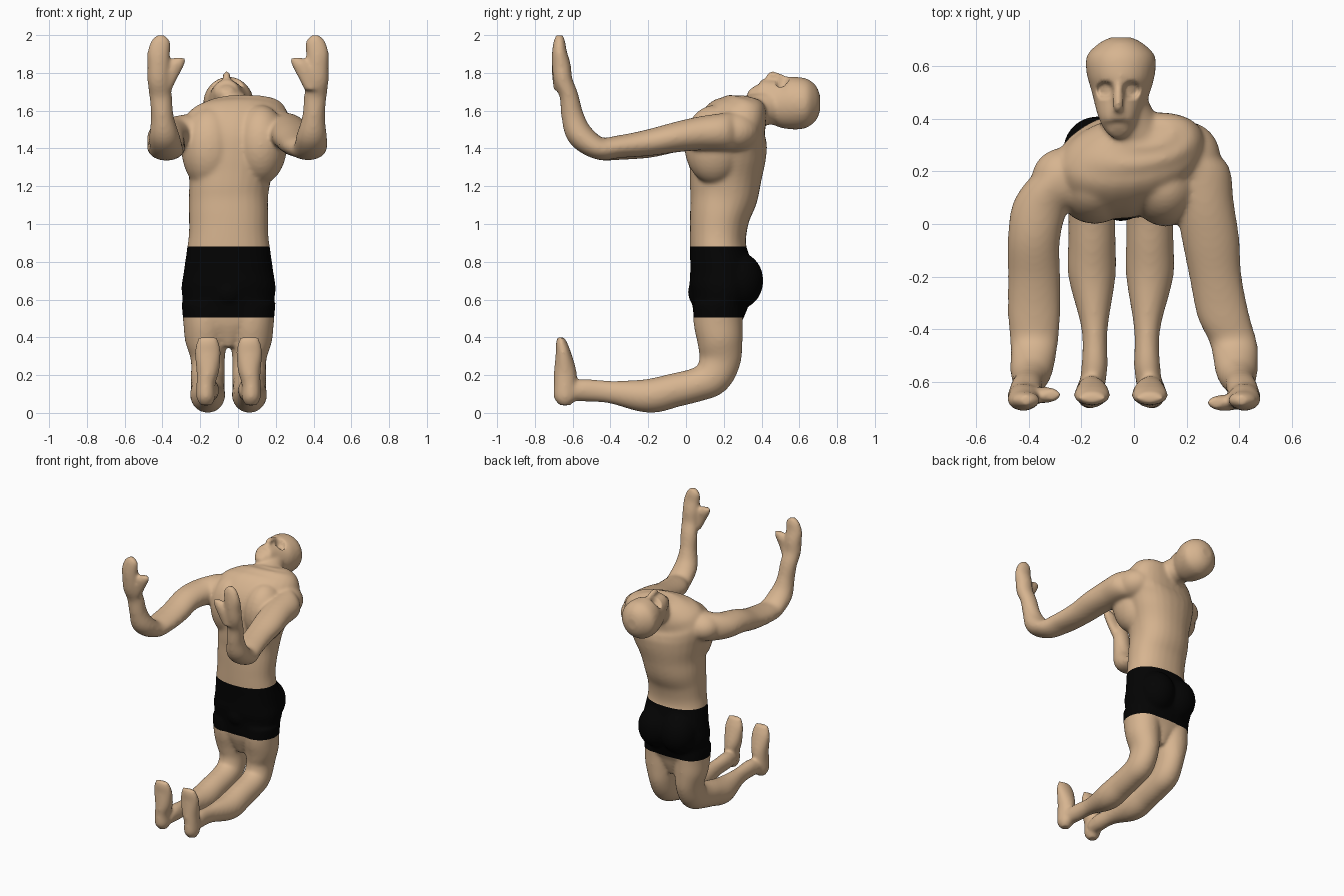
import bpy, bmesh, math
from mathutils import Vector

if "Cube" in bpy.data.objects:
    bpy.data.objects.remove(bpy.data.objects["Cube"], do_unlink=True)

CM = 0.01          # body measurements below are in hundredths of a unit
SIDES = 28
MID = -5           # centre line of the hips and legs


def material(name, colour):
    mat = bpy.data.materials.new(name)
    mat.use_nodes = True
    mat.diffuse_color = (*colour, 1)
    shader = next(n for n in mat.node_tree.nodes if n.type == 'BSDF_PRINCIPLED')
    shader.inputs["Base Color"].default_value = (*colour, 1)
    shader.inputs["Roughness"].default_value = 0.8
    return mat


def spline(a, b, c, d, t):
    """Catmull-Rom blend between b and c for whole ring records."""
    return [0.5 * (2 * q + (r - p) * t + (2 * p - 5 * q + 4 * r - s) * t * t
                   + (3 * q - p - 3 * r + s) * t ** 3)
            for p, q, r, s in zip(a, b, c, d)]


def refine(rings, steps=5):
    ends = [rings[0], *rings, rings[-1]]
    fine = [spline(*ends[i:i + 4], k / steps)
            for i in range(len(rings) - 1) for k in range(steps)]
    return fine + [list(rings[-1])]


def limb(bm, rings, power=2.0, turn=lambda z: 0):
    """Closed loft through rings of (x, y, z, half width, half depth)."""
    rings = refine(rings)
    loops = []
    for i, (x, y, z, width, depth) in enumerate(rings):
        before, after = rings[max(i - 1, 0)], rings[min(i + 1, len(rings) - 1)]
        along = Vector((0, after[1] - before[1], after[2] - before[2])).normalized()
        out = Vector((1, 0, 0)).cross(along)
        across = Vector((1, turn(z), 0))
        loop = []
        for k in range(SIDES):
            c, s = math.cos(math.tau * k / SIDES), math.sin(math.tau * k / SIDES)
            u = math.copysign(abs(c) ** (2 / power), c) * max(width, 0.5)
            v = math.copysign(abs(s) ** (2 / power), s) * max(depth, 0.5)
            loop.append(bm.verts.new((Vector((x, y, z)) + across * u + out * v) * CM))
        loops.append(loop)
    faces = [bm.faces.new(loops[0]), bm.faces.new(loops[-1])]
    for low, high in zip(loops, loops[1:]):
        for k in range(SIDES):
            n = (k + 1) % SIDES
            faces.append(bm.faces.new((low[k], low[n], high[n], high[k])))
    bmesh.ops.recalc_face_normals(bm, faces=faces)


def mirrored(rings, centre):
    return [(2 * centre - r[0], *r[1:]) for r in rings]


def ball(bm, centre, radii):
    made = bmesh.ops.create_uvsphere(bm, u_segments=24, v_segments=16, radius=1)
    for v in made["verts"]:
        v.co = Vector([(c + r * p) * CM for c, r, p in zip(centre, radii, v.co)])


def chest_turn(z):
    """The chest twists gradually towards the right shoulder."""
    return 0.12 * min(1, max(0, (z - 100) / 45))


bm = bmesh.new()

# Torso, from the crotch to the base of the neck
limb(bm, [(-5, 17, 35, 4, 8), (-5, 17, 43, 12, 11), (-5, 17, 50, 23, 13),
          (-5, 18, 58, 24, 15), (-5, 19, 66, 25, 17), (-5, 19, 73, 24, 17),
          (-5, 18, 80, 23, 16), (-5, 17, 87, 22, 15), (-5, 17, 95, 21, 15),
          (-5, 18, 105, 21, 16), (-5, 20, 115, 21, 18), (-4, 21, 125, 22, 19),
          (-3, 22, 135, 25, 20), (-2, 23, 145, 28, 20), (-1, 26, 153, 28, 18),
          (1, 30, 159, 25, 14), (4, 33, 164, 18, 10), (6, 34, 167, 9, 5)], power=2.2,
     turn=chest_turn)

# Chest muscles and shoulder caps
ball(bm, (-15, 15, 140), (15, 15, 22))
ball(bm, (12, 15, 142), (14, 16, 21))
ball(bm, (-27, 17, 148), (12, 12, 10))
ball(bm, (20, 25, 149), (13, 14, 11))

# Buttocks and the front of the shorts
for side in (-1, 1):
    ball(bm, (MID + side * 9, 28, 70), (13, 13, 15))
ball(bm, (MID, 7, 64), (8, 6, 8))

# Neck, head and nose
limb(bm, [(3, 30, 158, 13, 9), (-2, 40, 161, 11, 9), (-5, 50, 163, 9, 10)])
limb(bm, [(-6, 35, 172, 3, 3), (-6, 37, 170, 6, 6), (-6, 42, 169, 8, 8),
          (-5, 50, 165, 11, 13), (-5, 57, 164, 13, 14), (-5, 64, 164, 13, 13),
          (-5, 69, 164, 8, 9), (-5, 71, 164, 4, 4)])
limb(bm, [(-6, 54, 177, 1, 1), (-6, 49, 178, 2, 2),
          (-6, 45, 179, 2, 2), (-6, 43, 177, 2, 1)])

# Arms: each upper arm differs, the forearm and hand are shared
upper_right = [(-20, 24, 148, 9, 10), (-28, 18, 148, 11, 10), (-35, 8, 147, 11, 9),
               (-38, -5, 146, 10, 8), (-38, -20, 142, 10, 7), (-38, -35, 140, 10, 6)]
upper_left = [(18, 30, 150, 9, 10), (25, 22, 149, 11, 10), (27, 8, 148, 11, 9),
              (29, -5, 146, 11, 8), (31, -20, 143, 10, 7), (34, -35, 141, 10, 6)]
forearm = [(-38, -46, 140, 9, 6), (-39, -56, 147, 8, 7), (-40, -60, 157, 6, 6),
           (-41, -62, 168, 6, 5), (-42, -65, 176, 6, 5), (-42, -66, 184, 6, 5),
           (-42, -67, 191, 6, 4), (-41, -67, 197, 5, 3), (-41, -67, 200, 2, 2)]
thumb = [(-39, -64, 171, 4, 3), (-36, -65, 179, 5, 3),
         (-33, -65, 185, 5, 3), (-31, -65, 188, 3, 2)]
limb(bm, upper_right + forearm)
limb(bm, upper_left + mirrored(forearm, 0))
limb(bm, thumb)
limb(bm, [(x, y - 3, z, w, d) for x, y, z, w, d in mirrored(thumb, 0)])

# Legs: thigh, folded knee, shin, and upright foot
leg = [(-17, 17, 58, 13, 13), (-17, 17, 48, 12, 13), (-17, 18, 38, 11, 12),
       (-16, 18, 28, 9, 11), (-16, 14, 19, 9, 10), (-16, 6, 15, 9, 9),
       (-16, -6, 12, 9, 9), (-16, -20, 9, 9, 9), (-15, -40, 11, 5, 6),
       (-15, -54, 12, 5, 6), (-16, -62, 11, 5, 5)]
foot = [(-17, -64, 4, 3, 3), (-17, -64, 8, 5, 6), (-17, -64, 15, 5, 6),
        (-16, -64, 22, 6, 6), (-16, -65, 32, 7, 4),
        (-16, -66, 37, 6, 3), (-16, -66, 40, 5, 2)]
for part in (leg, foot):
    limb(bm, part)
    limb(bm, mirrored(part, MID))

# Fuse the parts into one smooth skin
rough = bpy.data.meshes.new("rough_body")
bm.to_mesh(rough)
bm.free()
body = bpy.data.objects.new("body", rough)
bpy.context.collection.objects.link(body)
remesh = body.modifiers.new("fuse", 'REMESH')
remesh.mode = 'VOXEL'
remesh.voxel_size = CM
soften = body.modifiers.new("soften", 'SMOOTH')
soften.factor = 0.5
soften.iterations = 14
fused = bpy.data.meshes.new_from_object(
    body.evaluated_get(bpy.context.evaluated_depsgraph_get()))
body.modifiers.clear()
body.data = fused

bm = bmesh.new()
bm.from_mesh(fused)

# Eye sockets
for v in bm.verts:
    for side in (-1, 1):
        gap = math.hypot(v.co.x + 0.06 - side * 0.05, v.co.y - 0.51)
        if v.co.z > 1.68 and gap < 0.035:
            v.co.z -= 0.03 * min(1, (0.035 - gap) / 0.012)

# Cut clean hems and colour the shorts between them
HEM, WAIST = 0.505, 0.88
for height in (HEM, WAIST):
    bmesh.ops.bisect_plane(bm, geom=bm.verts[:] + bm.edges[:] + bm.faces[:],
                           plane_co=(0, 0, height), plane_no=(0, 0, 1))
for face in bm.faces:
    face.smooth = True
    face.material_index = int(HEM < face.calc_center_median().z < WAIST)
fused.materials.clear()
fused.materials.append(material("tan skin", (0.68, 0.46, 0.28)))
fused.materials.append(material("black shorts", (0.001, 0.001, 0.001)))
bm.to_mesh(fused)
bm.free()
